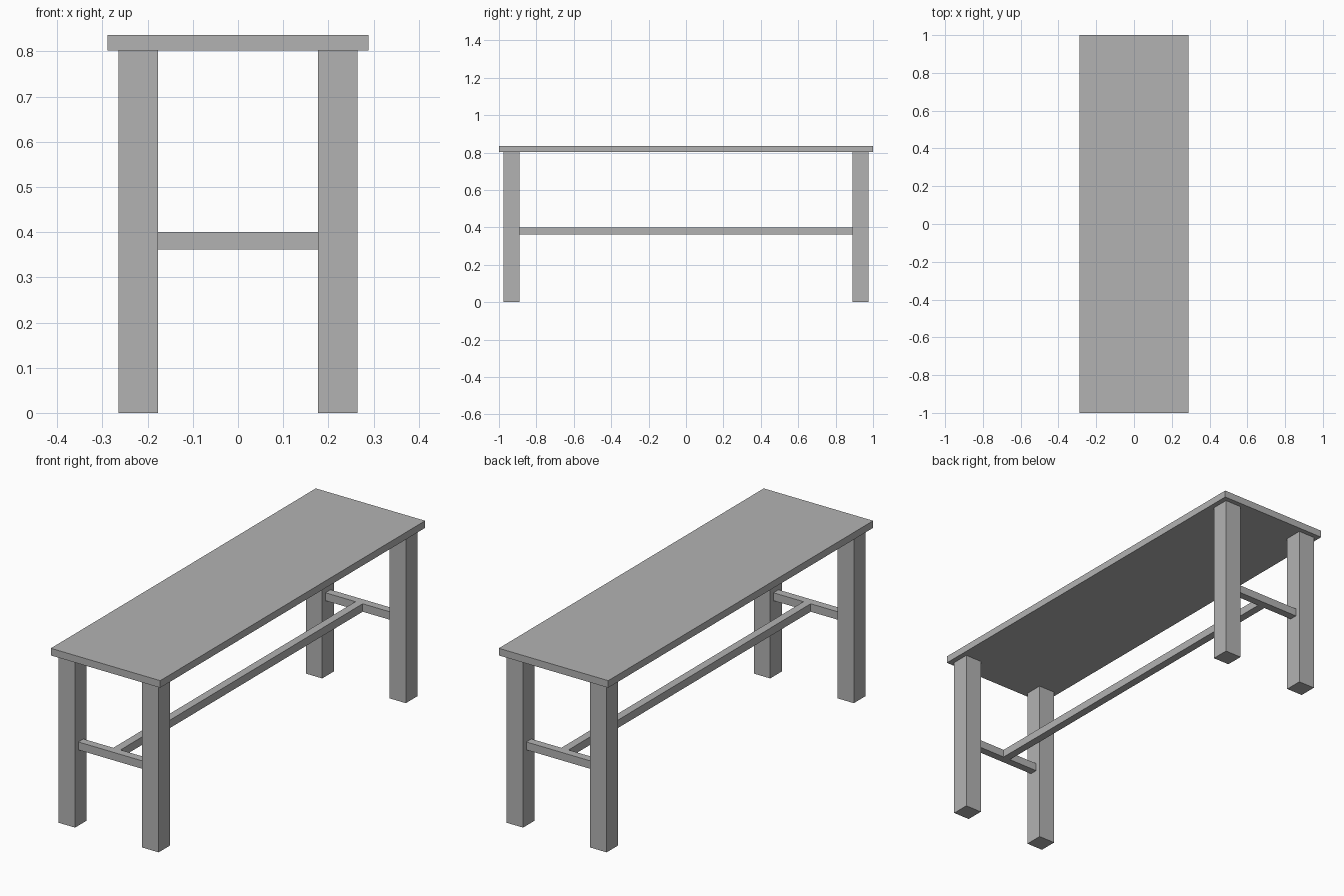
import bpy

if "Cube" in bpy.data.objects:
    bpy.data.objects.remove(bpy.data.objects["Cube"], do_unlink=True)

# Single grey finish
grey = bpy.data.materials.new("plain_grey")
grey.use_nodes = True
colour = (0.45, 0.45, 0.45, 1)
grey.diffuse_color = colour
grey.node_tree.nodes["Principled BSDF"].inputs["Base Color"].default_value = colour


def box(name, low, high):
    """Axis-aligned box between two corners."""
    centre = [(a + b) / 2 for a, b in zip(low, high)]
    bpy.ops.mesh.primitive_cube_add(size=1, location=centre)
    obj = bpy.context.object
    obj.name = name
    obj.scale = [b - a for a, b in zip(low, high)]
    bpy.ops.object.transform_apply(location=False, rotation=False, scale=True)
    obj.data.materials.append(grey)
    return obj


HALF_W, HALF_L = 0.289, 1.0      # table top
TOP_LOW, TOP_HIGH = 0.802, 0.836
LEG = 0.087                      # square leg section
LEG_X, LEG_Y = 0.221, 0.933      # leg centres
BAR = 0.038                      # square stretcher section
BAR_LOW, BAR_HIGH = 0.362, 0.4

# Table top
box("table_top", (-HALF_W, -HALF_L, TOP_LOW), (HALF_W, HALF_L, TOP_HIGH))

# Legs and the cross bar at each end
h = LEG / 2
for end, sy in (("front", -1), ("back", 1)):
    y = sy * LEG_Y
    for side, sx in (("left", 1), ("right", -1)):
        x = sx * LEG_X
        box(f"{end}_{side}_leg", (x - h, y - h, 0), (x + h, y + h, TOP_LOW))
    reach = LEG_X - h
    box(f"{end}_cross_bar", (-reach, y - BAR / 2, BAR_LOW), (reach, y + BAR / 2, BAR_HIGH))

# Long stretcher joining the two cross bars
reach = LEG_Y - BAR / 2
box("long_stretcher", (-BAR / 2, -reach, BAR_LOW), (BAR / 2, reach, BAR_HIGH))
